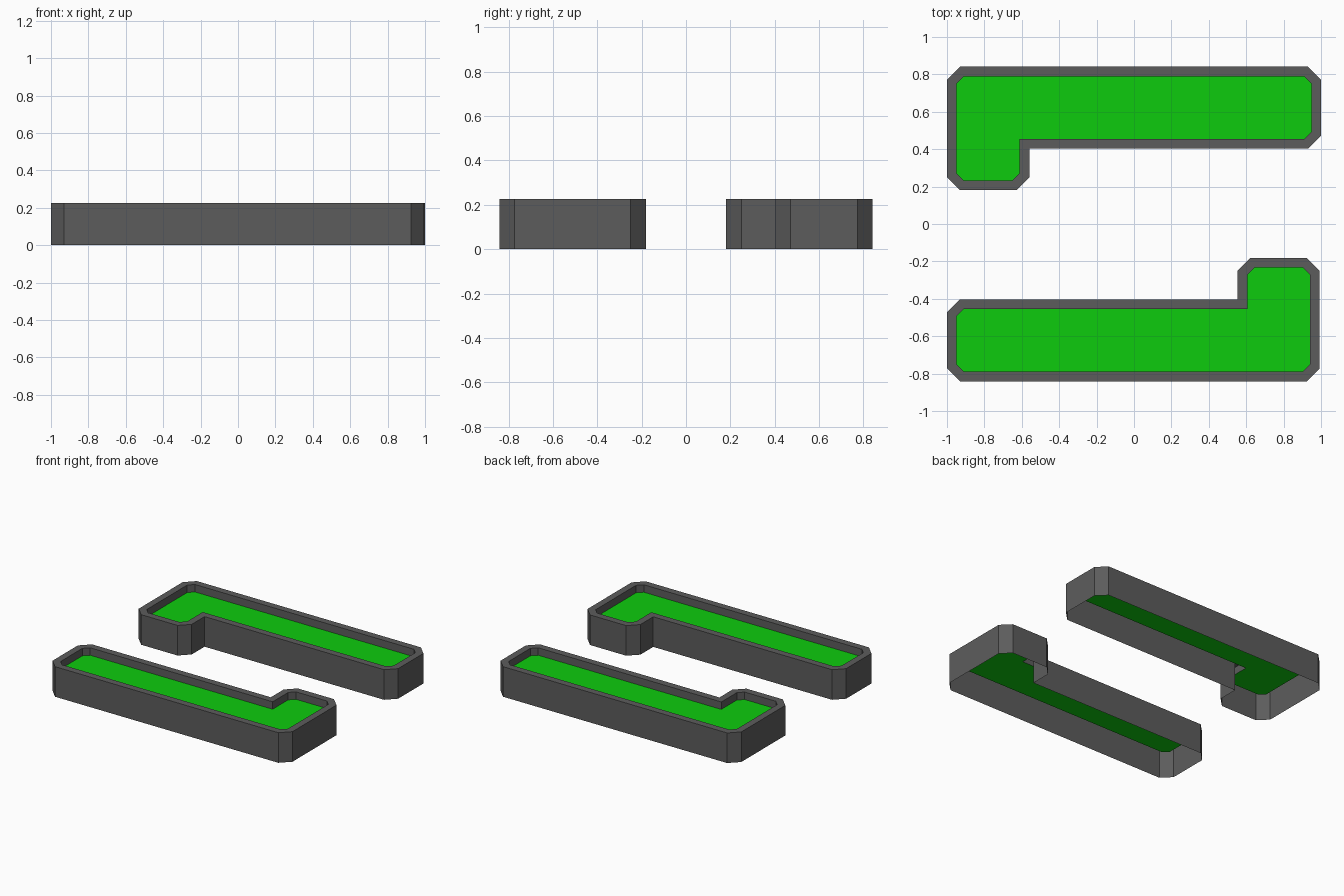
import bpy, bmesh
from mathutils import Vector

if "Cube" in bpy.data.objects:
    bpy.data.objects.remove(bpy.data.objects["Cube"])

HEIGHT, GRASS_Z, RIM, CHAMFER = 0.226, 0.17, 0.052, 0.069


def material(name, colour):
    m = bpy.data.materials.new(name)
    m.diffuse_color = (*colour, 1)
    m.use_nodes = True
    m.node_tree.nodes["Principled BSDF"].inputs["Base Color"].default_value = m.diffuse_color
    return m


stone = material("dark grey stone", (0.108, 0.108, 0.108))
green = material("bright green", (0.004, 0.6, 0.004))


def chamfered(corners):
    """Cut every convex corner of a counter-clockwise outline."""
    out = []
    for i, p in enumerate(corners):
        a = (corners[i - 1] - p).normalized()
        b = (corners[(i + 1) % len(corners)] - p).normalized()
        if a.x * b.y - a.y * b.x < 0:      # convex
            out += [p + a * CHAMFER, p + b * CHAMFER]
        else:
            out.append(p)
    return out


def inset(pts, d):
    """Parallel inward offset with mitred corners."""
    out = []
    for i, p in enumerate(pts):
        u = (p - pts[i - 1]).normalized()
        v = (pts[(i + 1) % len(pts)] - p).normalized()
        n1, n2 = Vector((-u.y, u.x)), Vector((-v.y, v.x))
        out.append(p + (n1 + n2) * d / (1 + n1.dot(n2)))
    return out


def add_object(name, bm, mat):
    mesh = bpy.data.meshes.new(name)
    bm.to_mesh(mesh)
    bm.free()
    mesh.materials.append(mat)
    bpy.context.collection.objects.link(bpy.data.objects.new(name, mesh))


def planter(name, corners):
    outer = chamfered([Vector(c) for c in corners])
    inner = inset(outer, RIM)
    # wall: outer side, flat rim, inner side (open underneath)
    bm = bmesh.new()
    loops = [[bm.verts.new((p.x, p.y, z)) for p in pts] for pts, z in
             ((outer, 0), (outer, HEIGHT), (inner, HEIGHT), (inner, GRASS_Z))]
    n = len(outer)
    for lo, hi in zip(loops, loops[1:]):
        for i in range(n):
            j = (i + 1) % n
            bm.faces.new((lo[i], lo[j], hi[j], hi[i]))
    add_object(name + "_wall", bm, stone)
    # grass sheet
    bm = bmesh.new()
    bm.faces.new([bm.verts.new((p.x, p.y, GRASS_Z)) for p in inner])
    add_object(name + "_grass", bm, green)


# L-shaped outline, counter-clockwise; the front one is turned half a circle
L = [(-1, 0.181), (-0.56, 0.181), (-0.56, 0.403), (1, 0.403), (1, 0.841), (-1, 0.841)]
planter("back_planter", L)
planter("front_planter", [(-x * 0.9965 - 0.0035, -y) for x, y in L])
